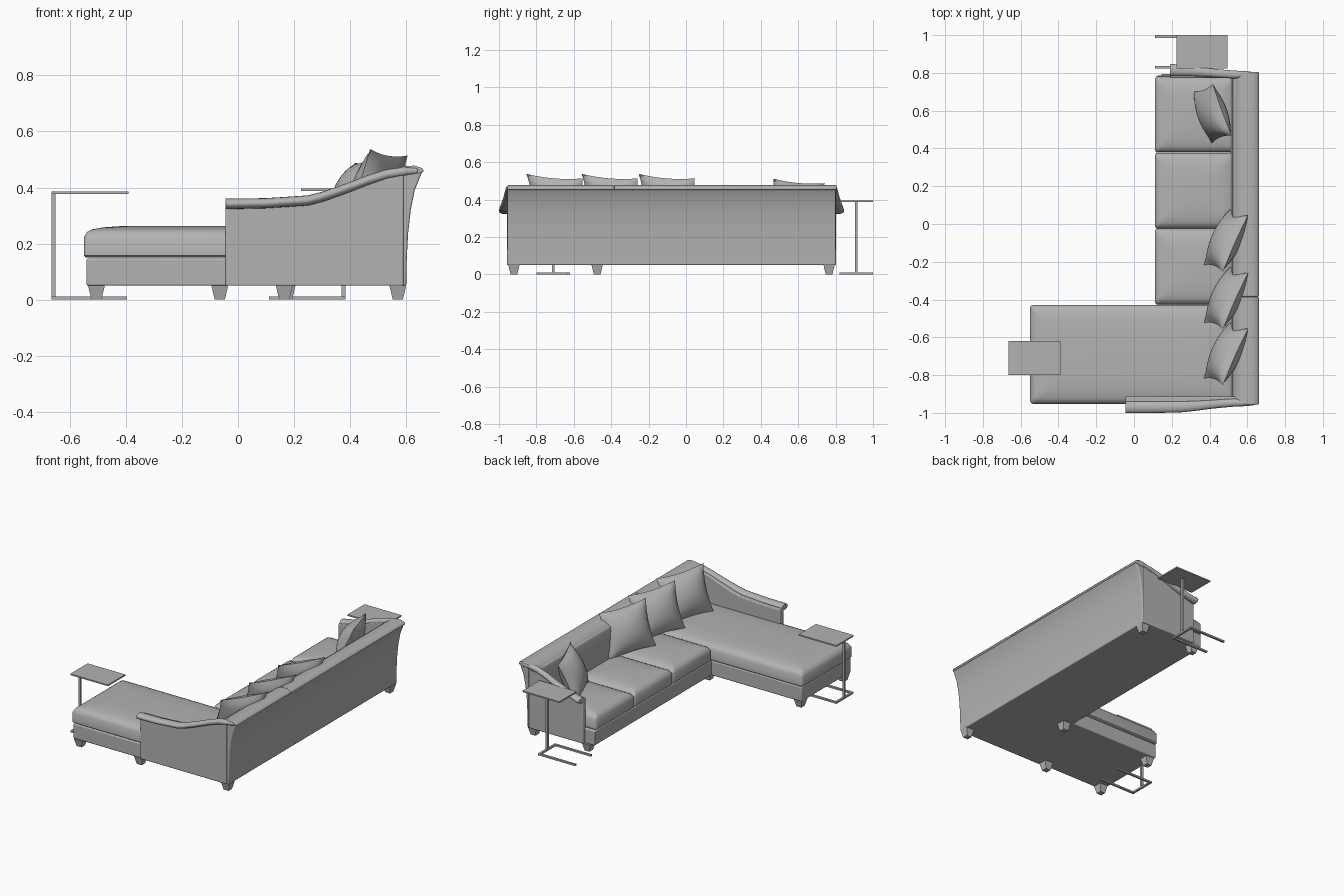
import bpy, bmesh, math
from mathutils import Vector

if "Cube" in bpy.data.objects:
    bpy.data.objects.remove(bpy.data.objects["Cube"], do_unlink=True)

grey = bpy.data.materials.new("warm_grey")
grey.use_nodes = True
GREY = (0.45, 0.45, 0.45, 1)
grey.diffuse_color = GREY
grey.node_tree.nodes["Principled BSDF"].inputs["Base Color"].default_value = GREY


def finish(name, bm, bevel=0.0, smooth=True):
    bmesh.ops.recalc_face_normals(bm, faces=bm.faces[:])
    me = bpy.data.meshes.new(name)
    bm.to_mesh(me)
    bm.free()
    ob = bpy.data.objects.new(name, me)
    bpy.context.collection.objects.link(ob)
    me.materials.append(grey)
    if bevel:
        mod = ob.modifiers.new("Bevel", "BEVEL")
        mod.width, mod.segments, mod.limit_method = bevel, 3, "ANGLE"
        mod.angle_limit = math.radians(40)
    if smooth:
        bpy.ops.object.select_all(action="DESELECT")
        ob.select_set(True)
        bpy.context.view_layer.objects.active = ob
        bpy.ops.object.shade_smooth_by_angle(angle=math.radians(40))
    return ob


def box(name, lo, hi, bevel=0.0):
    bm = bmesh.new()
    bmesh.ops.create_cube(bm, size=1)
    for v in bm.verts:
        v.co = [lo[i] + (v.co[i] + 0.5) * (hi[i] - lo[i]) for i in range(3)]
    return finish(name, bm, bevel, bevel > 0)


def loft(name, rings, bevel=0.0):
    """Skin a list of closed rings and cap both ends."""
    bm = bmesh.new()
    loops = [[bm.verts.new(p) for p in r] for r in rings]
    n = len(loops[0])
    for a, b in zip(loops, loops[1:]):
        for i in range(n):
            bm.faces.new((a[i], a[(i + 1) % n], b[(i + 1) % n], b[i]))
    bm.faces.new(loops[0])
    bm.faces.new(loops[-1])
    return finish(name, bm, bevel)


def extrude_y(name, profile, y0, y1, bevel=0.0):
    return loft(name, [[(x, y, z) for x, z in profile] for y in (y0, y1)], bevel)


def rounded_rect(x0, x1, y0, y1, z, r):
    pts = []
    for k, (cx, cy) in enumerate([(x1 - r, y1 - r), (x0 + r, y1 - r), (x0 + r, y0 + r), (x1 - r, y0 + r)]):
        for s in range(5):
            a = math.radians(90 * k + 22.5 * s)
            pts.append((cx + r * math.cos(a), cy + r * math.sin(a), z))
    return pts


def cushion(name, x0, x1, y0, y1):
    # (inset, height): upright border, seam, then a soft domed top
    steps = [(0.008, 0.15), (0.0, 0.157), (0.0, 0.222), (0.005, 0.23),
             (0.012, 0.242), (0.03, 0.251), (0.07, 0.258), (0.14, 0.263)]
    loft(name, [rounded_rect(x0 + d, x1 - d, y0 + d, y1 - d, z, 0.015 + d * 0.3) for d, z in steps])


# Bases
box("sofa_base", (0.118, -0.94, 0.05), (0.60, 0.785, 0.147), 0.006)
box("chaise_base", (-0.54, -0.95, 0.05), (0.58, -0.435, 0.147), 0.006)

# Seat cushions
cushion("chaise_cushion", -0.55, 0.535, -0.952, -0.428)
for i, y in enumerate((-0.425, -0.023, 0.38)):
    cushion(f"seat_cushion_{i + 1}", 0.11, 0.535, y, y + 0.4)

# Backrest with a flared rear face
back = [(0.60, 0.05), (0.602, 0.15), (0.607, 0.24), (0.616, 0.32), (0.63, 0.39), (0.65, 0.44),
        (0.657, 0.455), (0.53, 0.445), (0.522, 0.42), (0.515, 0.30), (0.51, 0.05)]
extrude_y("backrest", back, -0.955, 0.80, 0.006)
roll = [(0.657, 0.452), (0.663, 0.46), (0.655, 0.47), (0.63, 0.478), (0.60, 0.477),
        (0.565, 0.468), (0.54, 0.452), (0.527, 0.435), (0.53, 0.425)]
for i, (y0, y1) in enumerate([(-0.955, -0.387), (-0.384, 0.805)]):
    extrude_y(f"backrest_top_roll_{i + 1}", roll, y0, y1, 0.007)

# Arms: side panel plus a rolled top that sweeps up into the backrest.
# Path entries are (x, outward offset, z, half width, half height).
SWEEP = [(0.25, 0.010, 0.354, 0.029, 0.018), (0.30, 0.007, 0.367, 0.027, 0.018),
         (0.35, 0.003, 0.384, 0.025, 0.018), (0.40, -0.002, 0.402, 0.023, 0.018),
         (0.46, -0.007, 0.425, 0.022, 0.018), (0.53, -0.012, 0.447, 0.021, 0.018),
         (0.60, -0.012, 0.458, 0.018, 0.016), (0.64, -0.012, 0.460, 0.012, 0.012)]


def arm(side, x_front, y_out, sign, thick):
    head = [(x_front, 0.012, 0.342, 0.031, 0.019), (0.5 * (x_front + 0.24), 0.012, 0.344, 0.031, 0.018)]
    path = head + SWEEP
    top = [(x, z) for x, _, z, _, _ in path[:-2]]
    panel = [(x_front, 0.05)] + top + [(0.59, 0.455), (0.59, 0.05)]
    extrude_y(f"{side}_arm_panel", panel, y_out, y_out - sign * thick, 0.005)
    rings = []
    for x, off, z, ry, rz in path:
        cy = y_out + sign * off
        rings.append([(x, cy + ry * math.cos(t * math.pi / 8), z + rz * math.sin(t * math.pi / 8))
                      for t in range(16)])
    loft(f"{side}_arm_roll", rings, 0.003)


arm("right", -0.045, -0.958, -1, 0.045)
arm("left", 0.19, 0.803, 1, 0.03)

# Tapered feet
feet = [(-0.505, -0.92), (-0.505, -0.475), (-0.065, -0.92), (0.165, -0.475),
        (0.57, -0.92), (0.57, 0.765), (0.175, 0.765)]
for i, (x, y) in enumerate(feet):
    rings = []
    for r, z in ((0.018, 0), (0.03, 0.051)):
        rings.append([(x + a * r, y + b * r, z) for a, b in ((-1, -1), (1, -1), (1, 1), (-1, 1))])
    loft(f"foot_{i + 1}", rings)


# Scatter pillows: pinched corners, full middle
def pillow(name, centre, u_half, v_half, thick=0.07, n=14):
    c, U, V = Vector(centre), Vector(u_half), Vector(v_half)
    N = U.cross(V).normalized()
    bm = bmesh.new()
    for s in (-1, 1):
        grid = []
        for i in range(n + 1):
            row = []
            for j in range(n + 1):
                u, v = 2 * i / n - 1, 2 * j / n - 1
                puff = thick * ((1 - u * u) * (1 - v * v)) ** 0.6
                pu, pv = u * (1 - 0.09 * (1 - v * v)), v * (1 - 0.09 * (1 - u * u))
                row.append(bm.verts.new(c + U * pu + V * pv + N * (s * puff)))
            grid.append(row)
        for i in range(n):
            for j in range(n):
                bm.faces.new((grid[i][j], grid[i + 1][j], grid[i + 1][j + 1], grid[i][j + 1]))
    bmesh.ops.remove_doubles(bm, verts=bm.verts[:], dist=1e-5)
    finish(name, bm)


for i, y in enumerate((-0.685, -0.39, -0.085)):
    pillow(f"pillow_{i + 1}", (0.488, y, 0.388), (0.067, 0.15, -0.012), (0.05, -0.018, 0.138))
pillow("pillow_4", (0.415, 0.585, 0.375), (-0.05, 0.137, -0.012), (0.053, 0.02, 0.125))


# Slide-under side tables: thin top, single post, U-shaped floor frame
def side_table(name, x0, x1, y0, y1, post_x, rod_x0, rod_x1, z):
    t = 0.007
    yc = 0.5 * (y0 + y1)
    box(name + "_top", (x0, y0, z - 0.009), (x1, y1, z))
    box(name + "_post", (post_x - t, yc - t, 0), (post_x + t, yc + t, z - 0.008))
    box(name + "_crossbar", (post_x - t, y0, 0), (post_x + t, y1, 0.011))
    for k, y in enumerate((y0 + t, y1 - t)):
        box(f"{name}_rod_{k + 1}", (rod_x0, y - t, 0), (rod_x1, y + t, 0.011))


side_table("chaise_table", -0.665, -0.39, -0.80, -0.62, -0.658, -0.665, -0.395, 0.386)
side_table("end_table", 0.225, 0.495, 0.822, 1.0, 0.376, 0.11, 0.383, 0.396)
